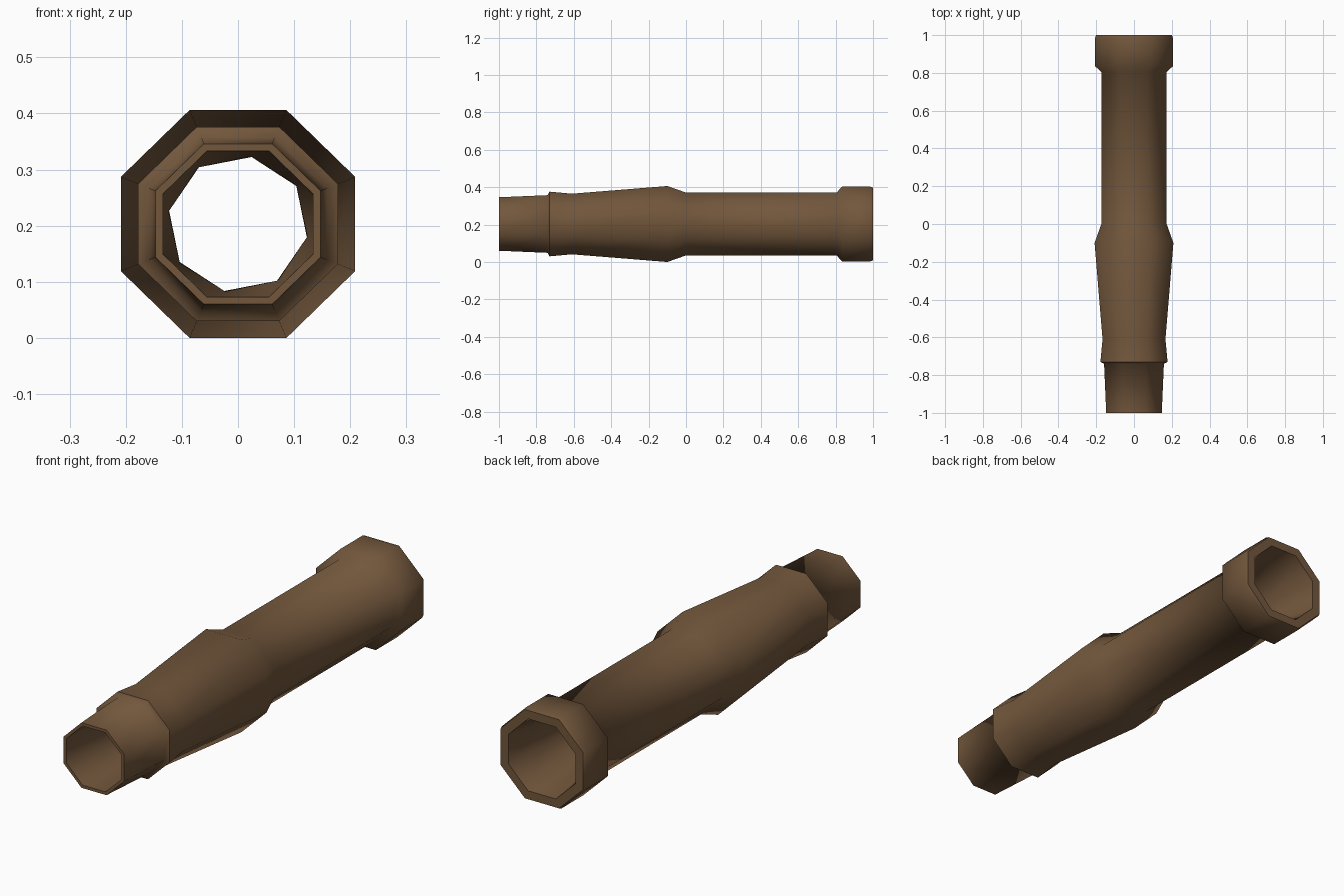
import bpy, bmesh, math

if "Cube" in bpy.data.objects:
    bpy.data.objects.remove(bpy.data.objects["Cube"])

SIDES = 8
CENTRE_Z = 0.203

mat = bpy.data.materials.new("dark brown")
mat.diffuse_color = (0.17, 0.095, 0.045, 1)
mat.use_nodes = True
mat.node_tree.nodes["Principled BSDF"].inputs["Base Color"].default_value = mat.diffuse_color

# (y, apothem, twist in degrees): outer skin front to back, then the bore back to front
outer = [(-1.0, 0.143, 0), (-0.74, 0.154, 0), (-0.73, 0.173, 0), (-0.61, 0.162, 0),
         (-0.1, 0.203, 0), (0.0, 0.168, 0), (0.805, 0.168, 0), (0.835, 0.200, 0),
         (0.985, 0.200, 0), (1.0, 0.195, 0)]
bore = [(1.0, 0.158, 0), (0.8, 0.125, 0), (0.3, 0.113, 12),
        (-0.7, 0.113, 12), (-1.0, 0.130, 0)]


def ring(bm, y, apothem, twist):
    r = apothem / math.cos(math.pi / SIDES)
    verts = []
    for i in range(SIDES):
        a = 2 * math.pi * (i + 0.5) / SIDES + math.radians(twist)
        verts.append(bm.verts.new((1.028 * r * math.cos(a), y, CENTRE_Z + r * math.sin(a))))
    return verts


# hollow octagonal handle, closed loop of rings
bm = bmesh.new()
rings = [ring(bm, *p) for p in outer + bore]
for k, a in enumerate(rings):
    b = rings[(k + 1) % len(rings)]
    for i in range(SIDES):
        j = (i + 1) % SIDES
        bm.faces.new((a[i], a[j], b[j], b[i]))
bmesh.ops.recalc_face_normals(bm, faces=bm.faces)
mesh = bpy.data.meshes.new("hollow_handle")
bm.to_mesh(mesh)
bm.free()
mesh.materials.append(mat)

handle = bpy.data.objects.new("hollow_handle", mesh)
bpy.context.collection.objects.link(handle)
bpy.context.view_layer.objects.active = handle
handle.select_set(True)
bpy.ops.object.shade_smooth_by_angle(angle=math.radians(62))
